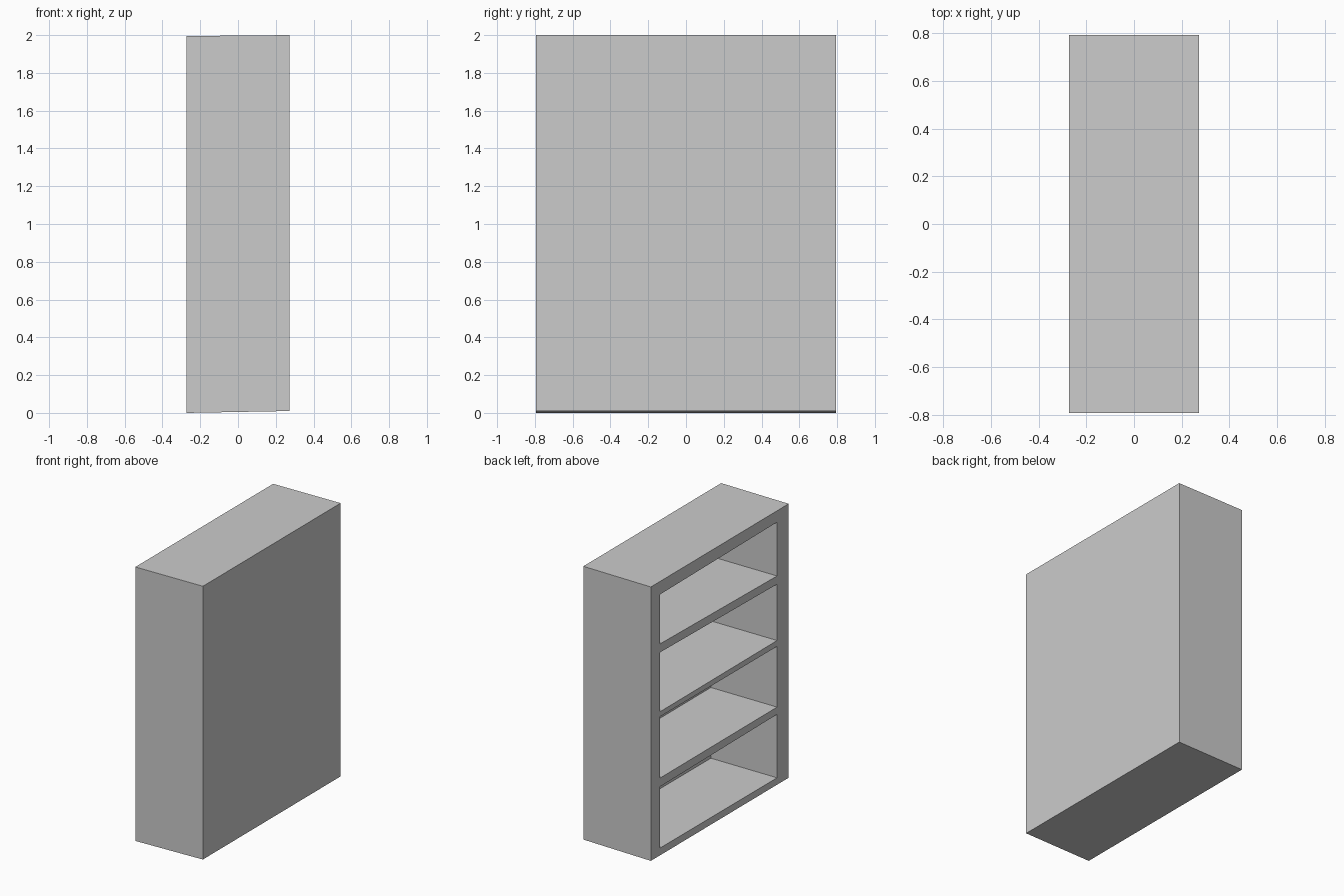
import bpy

if "Cube" in bpy.data.objects:
    bpy.data.objects.remove(bpy.data.objects["Cube"])

HX, HY = 0.272, 0.793      # half depth and half width of the case
BACK = 0.262               # inner face of the thin back panel

QUADS = [(0, 1, 3, 2), (4, 6, 7, 5), (0, 4, 5, 1),
         (2, 3, 7, 6), (0, 2, 6, 4), (1, 5, 7, 3)]


def add_mesh(name, verts, faces):
    mesh = bpy.data.meshes.new(name)
    mesh.from_pydata(verts, [], faces)
    mesh.update()
    ob = bpy.data.objects.new(name, mesh)
    bpy.context.collection.objects.link(ob)
    return ob


def block(x0, x1, y0, y1, z):
    """Eight corners; z(x, y) gives the bottom and top heights."""
    return [(x, y, h) for x in (x0, x1) for y in (y0, y1) for h in z(x, y)]


# Bookcase body: its base and top slope very slightly toward the open side
case = add_mesh(
    "bookcase",
    block(-HX, HX, -HY, HY,
          lambda x, y: (0.01, 2.0) if x > 0 else (0.0, 1.995)),
    QUADS)

# Shelf openings on the -x side: (floor, ceiling) at the -y end and at the +y end
openings = [((0.05, 0.512), (0.053, 0.50)),
            ((0.565, 1.007), (0.563, 1.01)),
            ((1.05, 1.46), (1.046, 1.478)),
            ((1.52, 1.912), (1.54, 1.90))]
verts, faces = [], []
for low, high in openings:
    n = len(verts)
    verts += block(-HX - 0.0001, BACK, -0.66, 0.685,
                   lambda x, y: low if y < 0 else high)
    faces += [tuple(i + n for i in q) for q in QUADS]
cutter = add_mesh("shelf_cutter", verts, faces)
cutter.hide_render = True

# Carve the compartments, leaving frame, shelves and back panel
cut = case.modifiers.new("compartments", 'BOOLEAN')
cut.operation = 'DIFFERENCE'
cut.solver = 'EXACT'
cut.object = cutter
bpy.context.view_layer.objects.active = case
bpy.ops.object.modifier_apply(modifier=cut.name)
bpy.data.objects.remove(cutter)
